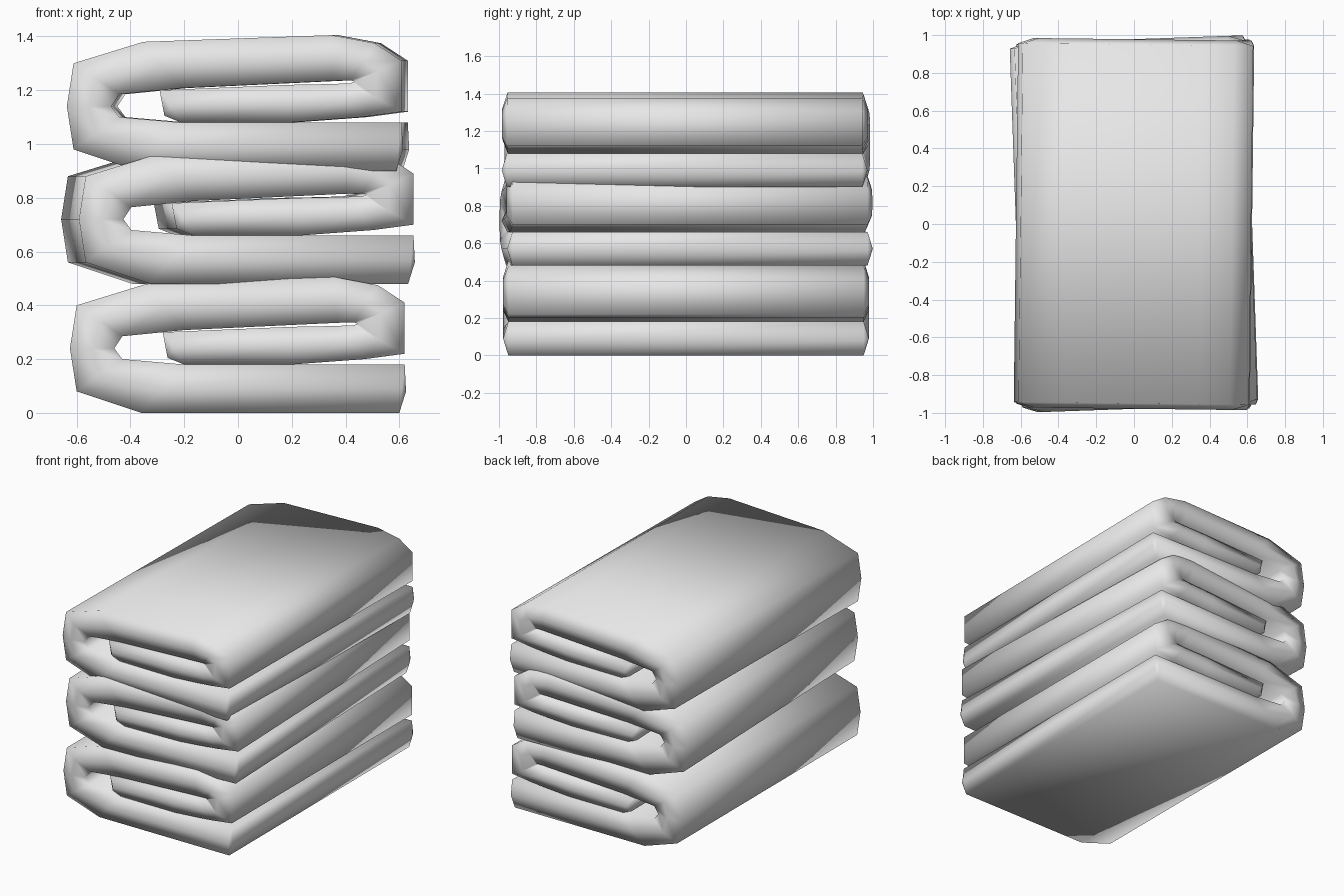
import bpy, bmesh, math

if "Cube" in bpy.data.objects:
    bpy.data.objects.remove(bpy.data.objects["Cube"])

mat = bpy.data.materials.new("pale grey cloth")
mat.diffuse_color = (0.8, 0.8, 0.8, 1)
mat.use_nodes = True
mat.node_tree.nodes["Principled BSDF"].inputs["Base Color"].default_value = mat.diffuse_color

# Folded strip: (outer x, outer z, inner x, inner z) along the cloth
FOLD = [
    (0.60, 0.00, 0.62, 0.18),
    (-0.36, 0.00, -0.20, 0.18),
    (-0.60, 0.08, -0.43, 0.20),
    (-0.625, 0.24, -0.46, 0.24),
    (-0.60, 0.40, -0.43, 0.285),
    (-0.34, 0.48, -0.20, 0.308),
    (0.36, 0.505, 0.37, 0.335),
    (0.52, 0.475, 0.43, 0.337),
    (0.62, 0.41, 0.445, 0.332),
    (0.62, 0.22, 0.43, 0.326),
    (0.47, 0.20, 0.36, 0.323),
    (0.20, 0.18, 0.20, 0.32),
    (-0.20, 0.18, -0.28, 0.30),
]
EDGE, RIDGE = 0.95, 0.978


def towel(name, z, degrees):
    bm = bmesh.new()
    rings = []
    last = len(FOLD) - 1
    for i, (ox, oz, ix, iz) in enumerate(FOLD):
        mx, mz = (ox + ix) / 2, (oz + iz) / 2
        pts = [(ox, -EDGE, oz), (ox, EDGE, oz), (mx, RIDGE, mz),
               (ix, EDGE, iz), (ix, -EDGE, iz), (mx, -RIDGE, mz)]
        rings.append([bm.verts.new(p) for p in pts])
    # skin around the strip, including the ridged selvedges
    for a, b in zip(rings, rings[1:]):
        for k in range(6):
            n = (k + 1) % 6
            bm.faces.new((a[k], a[n], b[n], b[k]))
    # ridged hems at both ends of the strip
    for r, x, zz in ((rings[0], 0.625, 0.08), (rings[last], -0.262, 0.205)):
        f = bm.verts.new((x, -EDGE, zz))
        b = bm.verts.new((x, EDGE, zz))
        bm.faces.new((r[0], r[1], b, f))
        bm.faces.new((f, b, r[3], r[4]))
        bm.faces.new((r[1], r[2], b))
        bm.faces.new((r[2], r[3], b))
        bm.faces.new((r[4], r[5], f))
        bm.faces.new((r[5], r[0], f))
    bmesh.ops.recalc_face_normals(bm, faces=bm.faces[:])
    for f in bm.faces:
        f.smooth = True
    me = bpy.data.meshes.new(name)
    bm.to_mesh(me)
    bm.free()
    me.materials.append(mat)
    ob = bpy.data.objects.new(name, me)
    ob.location.z = z
    ob.rotation_euler.z = math.radians(degrees)
    bpy.context.collection.objects.link(ob)


# Stack of three slightly twisted towels
towel("bottom_towel", 0.0, 0)
towel("middle_towel", 0.48, 2)
towel("top_towel", 0.90, -0.7)
